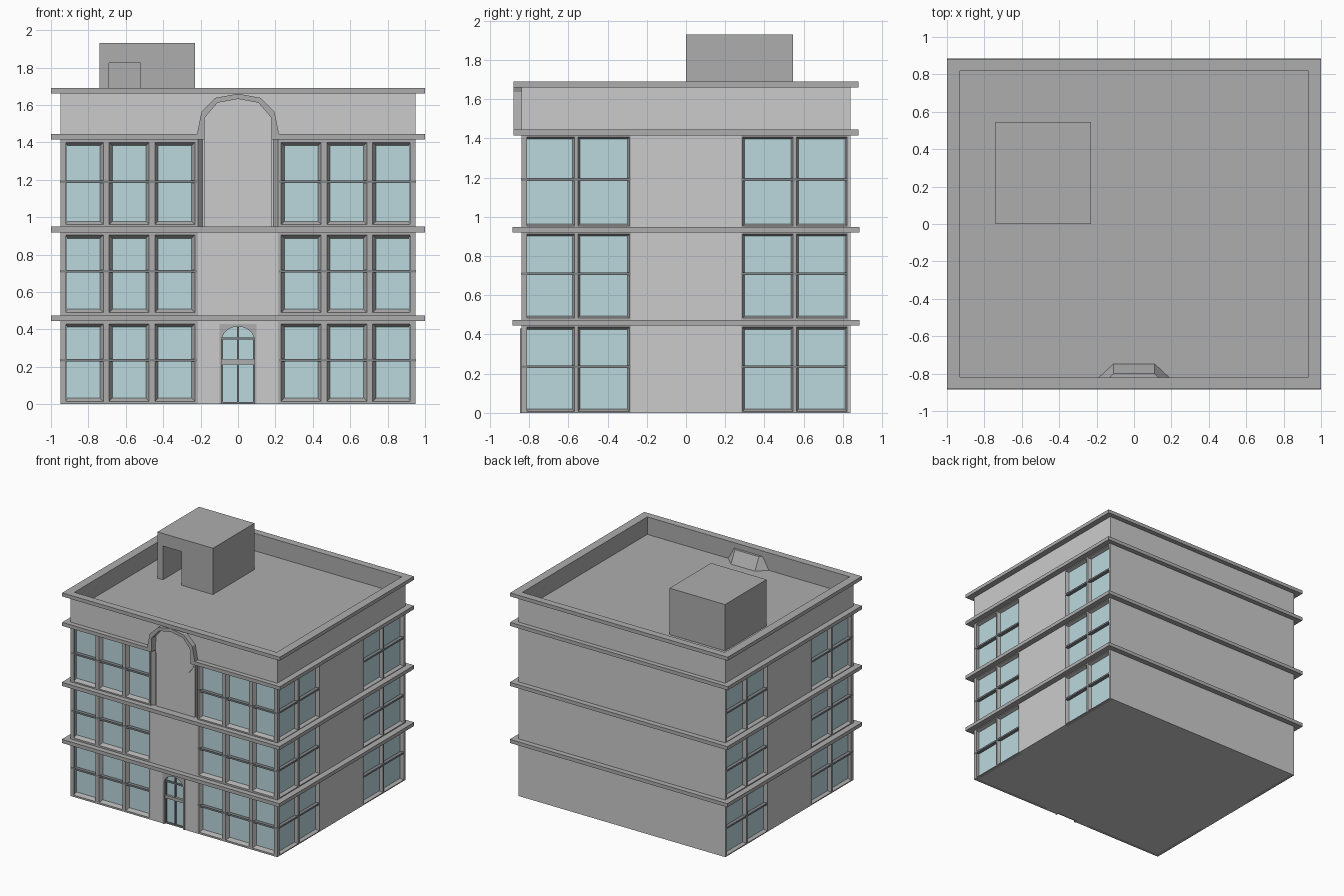
import bpy, bmesh, math

if "Cube" in bpy.data.objects:
    bpy.data.objects.remove(bpy.data.objects["Cube"])


def material(name, rgb):
    m = bpy.data.materials.new(name)
    m.diffuse_color = (*rgb, 1)
    m.use_nodes = True
    m.node_tree.nodes["Principled BSDF"].inputs["Base Color"].default_value = m.diffuse_color
    return m


WALL = material("wall_grey", (0.69, 0.69, 0.69))
TRIM = material("trim_grey", (0.42, 0.42, 0.42))
DARK = material("bar_grey", (0.22, 0.24, 0.25))
GLASS = material("window_glass", (0.50, 0.69, 0.73))


def finish(name, bm, mat):
    bmesh.ops.recalc_face_normals(bm, faces=bm.faces)
    me = bpy.data.meshes.new(name)
    bm.to_mesh(me)
    bm.free()
    me.materials.append(mat)
    ob = bpy.data.objects.new(name, me)
    bpy.context.collection.objects.link(ob)
    return ob


def sweep(bm, loops, closed=False):
    """Skin a list of equal-length point loops; cap the ends unless closed."""
    vs = [[bm.verts.new(p) for p in loop] for loop in loops]
    n = len(vs[0])
    pairs = list(zip(vs, vs[1:])) + ([(vs[-1], vs[0])] if closed else [])
    for a, b in pairs:
        for i in range(n):
            j = (i + 1) % n
            bm.faces.new((a[i], a[j], b[j], b[i]))
    if not closed:
        bm.faces.new(vs[0])
        bm.faces.new(vs[-1])


def extrude(name, pts, axis, a, b, mat):
    """Extrude a 2D outline along y (pts are x,z) or z (pts are x,y)."""
    bm = bmesh.new()
    put = (lambda p, d: (p[0], d, p[1])) if axis == 'y' else (lambda p, d: (p[0], p[1], d))
    sweep(bm, [[put(p, d) for p in pts] for d in (a, b)])
    return finish(name, bm, mat)


def rect(u0, u1, v0, v1):
    return [(u0, v0), (u1, v0), (u1, v1), (u0, v1)]


def box(name, x0, x1, y0, y1, z0, z1, mat):
    return extrude(name, rect(x0, x1, y0, y1), 'z', z0, z1, mat)


def mirror(pts):
    """Complete an outline given from its right end to the centre line."""
    return pts + [(-x, y) for x, y in reversed(pts) if x > 1e-6]


def u_shape(hx, y_front, y_back, t):
    """Three-sided wall outline, open toward the front."""
    return [(-hx, y_front), (-hx, y_back), (hx, y_back), (hx, y_front),
            (hx - t, y_front), (hx - t, y_back - t), (t - hx, y_back - t), (t - hx, y_front)]


def window_block(name, tf, u0, u1, z0, z1, zbar, n, fi, bi):
    """Row of n splayed frames with glass and one long transom bar."""
    frames, glass, bar = bmesh.new(), bmesh.new(), bmesh.new()

    def loop(a, b, c, e, inset, d):
        return [tf(u, d, z) for u, z in rect(a + inset, b - inset, c + inset, e - inset)]
    w = (u1 - u0) / n
    for i in range(n):
        c = (u0 + i * w, u0 + (i + 1) * w, z0, z1)
        sweep(frames, [loop(*c, 0, 0), loop(*c, 0, .03), loop(*c, fi, .03), loop(*c, bi, 0)], True)
        sweep(glass, [loop(*c, bi - .003, -.005), loop(*c, bi - .003, .003)])
    sweep(bar, [loop(u0 + .004, u1 - .004, zbar - .007, zbar + .007, 0, d) for d in (0, .032)])
    finish(name + "_frames", frames, TRIM)
    finish(name + "_glass", glass, GLASS)
    finish(name + "_transom", bar, DARK)


# Building core, back wall and roof deck
box("building_core", -.92, .92, -.81, .83, 0, 1.52, WALL)
box("back_wall", -.95, .95, .83, .84, 0, 1.66, WALL)
box("roof_deck", -.935, .935, -.82, .83, 1.50, 1.545, TRIM)

# Windows on the front and both sides, three storeys
floors = [(0, .445, .235), (.475, .92, .71), (.945, 1.415, 1.19)]
for k, (z0, z1, zb) in enumerate(floors, 1):
    for s, side in ((-1, "left"), (1, "right")):
        window_block(f"front_{side}_windows_{k}", lambda u, d, z: (s * u, -.81 - d, z),
                     .215, .95, z0, z1, zb, 3, .015, .035)
        for a, b, place in ((-.84, -.28, "front"), (.28, .83, "rear")):
            window_block(f"{side}_side_{place}_windows_{k}", lambda u, d, z: (s * (.92 + d), u, z),
                         a, b, z0, z1, zb, 2, .008, .02)

# Plain wall panels between the windows
for s, side in ((-1, "left"), (1, "right")):
    x0, x1 = sorted((s * .91, s * .95))
    box(f"{side}_centre_wall", x0, x1, -.28, .28, 0, 1.44, WALL)
box("front_centre_wall", -.215, .215, -.84, -.80, .46, .93, WALL)
extrude("entrance_wall", mirror([(.1, 0), (.215, 0), (.215, .46)])
        + [(-.1, .43), (.1, .43)], 'y', -.84, -.80, WALL)

# Entrance door with arched fanlight
arch = [(.088 * math.cos(math.pi * i / 10), .34 + .075 * math.sin(math.pi * i / 10)) for i in range(11)]
opening = [(.088, 0)] + arch + [(-.088, 0)]
extrude("door_surround", [(-.1, 0), (-.1, .43), (.1, .43), (.1, 0)] + opening, 'y', -.846, -.80, TRIM)
extrude("door_glass", opening, 'y', -.816, -.805, GLASS)
box("door_lintel", -.088, .088, -.835, -.81, .213, .238, TRIM)
for name, x0, x1, z0, z1 in (("door_centre_bar", -.006, .006, 0, .413),
                             ("door_fan_bar", -.088, .088, .346, .358),
                             ("door_bottom_bar", -.088, .088, 0, .012),
                             ("door_left_stile", -.088, -.08, 0, .35),
                             ("door_right_stile", .08, .088, 0, .35)):
    box(name, x0, x1, -.828, -.81, z0, z1, DARK)

# Cornices: two full bands, one broken by the arch, one around the roof
for k, z in enumerate((.445, .919), 1):
    box(f"cornice_{k}", -1, 1, -.885, .885, z, z + .03, TRIM)
extrude("cornice_3", [(-.2, -.88), (-1, -.88), (-1, .88), (1, .88), (1, -.88), (.2, -.88),
                      (.2, -.82), (.9, -.82), (.9, .8), (-.9, .8), (-.9, -.82), (-.2, -.82)],
        'z', 1.415, 1.445, TRIM)
bm = bmesh.new()
sweep(bm, [[(x, y, z) for x, y in rect(-hx, hx, -hy, hy)] for hx, hy, z in
           ((1, .88, 1.66), (1, .88, 1.69), (.93, .82, 1.69), (.93, .82, 1.66))], True)
finish("roof_cornice", bm, TRIM)

# Parapet with arched opening at the front, and its dark inner lining
inner = mirror([(.18, 1.415), (.18, 1.53), (.11, 1.612), (0, 1.632)])
outer = mirror([(.22, 1.415), (.22, 1.44), (.195, 1.565), (.12, 1.638), (0, 1.66)])
front = [(-.95, 1.415), (-.95, 1.665), (.95, 1.665), (.95, 1.415)] + inner
lining = [(-.935, 1.415), (-.935, 1.665), (.935, 1.665), (.935, 1.415)] + inner
extrude("parapet_walls", u_shape(.95, -.84, .84, .01), 'z', 1.43, 1.665, WALL)
extrude("parapet_front", front, 'y', -.84, -.825, WALL)
extrude("parapet_lining", u_shape(.94, -.825, .83, .01), 'z', 1.53, 1.665, TRIM)
extrude("parapet_front_lining", lining, 'y', -.825, -.82, TRIM)

# Arch moulding, splayed jambs, niche panel and round plaque
extrude("arch_moulding", outer + inner[::-1], 'y', -.88, -.82, TRIM)
for s, side in ((-1, "left"), (1, "right")):
    extrude(f"{side}_niche_jamb", [(s * .218, -.84), (s * .18, -.80), (s * .218, -.80)],
            'z', .94, 1.43, TRIM)
extrude("niche_panel", [(.18, .94)] + inner + [(-.18, .94)], 'y', -.822, -.808, WALL)
extrude("round_plaque", [(.183 * math.cos(math.tau * i / 40), 1.44 + .183 * math.sin(math.tau * i / 40))
                         for i in range(40)], 'y', -.827, -.81, WALL)

# Sloped back of the niche, rising from the roof deck
bm = bmesh.new()
sweep(bm, [[(-.19, -.82, 1.54), (.19, -.82, 1.54), (.11, -.745, 1.54), (-.11, -.745, 1.54)],
           [(-.13, -.82, 1.645), (.13, -.82, 1.645), (.11, -.80, 1.645), (-.11, -.80, 1.645)]])
finish("niche_back", bm, TRIM)

# Rooftop stair house with a recessed doorway
extrude("stair_house_front", [(-.74, 1.54), (-.74, 1.93), (-.23, 1.93), (-.23, 1.54),
                              (-.52, 1.54), (-.52, 1.825), (-.69, 1.825), (-.69, 1.54)],
        'y', 0, .3, TRIM)
box("stair_house_rear", -.74, -.23, .3, .545, 1.54, 1.93, TRIM)
